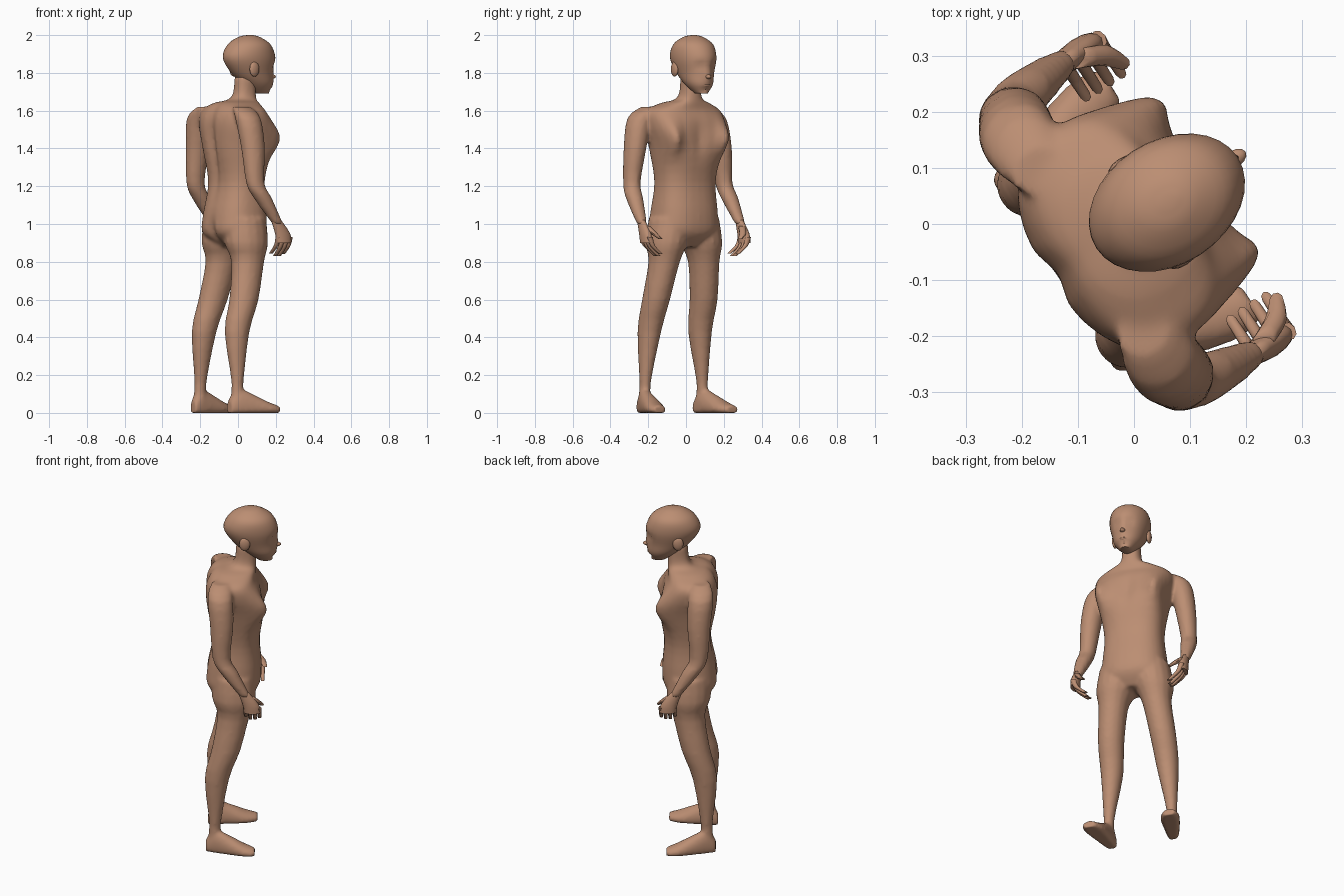
import bpy, bmesh
from math import sin, cos, pi, exp, radians, copysign
from mathutils import Vector

if "Cube" in bpy.data.objects:
    bpy.data.objects.remove(bpy.data.objects["Cube"], do_unlink=True)

FACING = radians(33)  # the figure is turned from +x towards +y

skin = bpy.data.materials.new("skin_tan")
skin.use_nodes = True
skin.diffuse_color = (.5, .27, .17, 1)
shader = skin.node_tree.nodes["Principled BSDF"]
shader.inputs["Base Color"].default_value = skin.diffuse_color


def finish(bm, name):
    """Turn a bmesh into a smooth, coloured, turned object."""
    bmesh.ops.recalc_face_normals(bm, faces=bm.faces[:])
    mesh = bpy.data.meshes.new(name)
    bm.to_mesh(mesh)
    bm.free()
    mesh.materials.append(skin)
    for poly in mesh.polygons:
        poly.use_smooth = True
    mesh.set_sharp_from_angle(angle=radians(60))
    obj = bpy.data.objects.new(name, mesh)
    obj.rotation_euler.z = FACING
    bpy.context.collection.objects.link(obj)
    return obj


def smooth_path(stations, steps):
    """Catmull-Rom interpolation through the stations."""
    points = [Vector(station) for station in stations]
    points = [points[0]] + points + [points[-1]]
    path = []
    for before, start, end, after in zip(points, points[1:], points[2:], points[3:]):
        leave = (end - before) / 2
        arrive = (after - start) / 2
        for i in range(steps):
            t = i / steps
            ease = t * t * (3 - 2 * t)
            path.append(start.lerp(end, ease)
                        + leave * t * (1 - t) ** 2 - arrive * t * t * (1 - t))
    return path + [points[-1]]


def rounded(value, power):
    """Squared-off sine or cosine for superellipse rings."""
    return copysign(abs(value) ** (2 / power), value)


def loft(bm, stations, sides=16, steps=3, power=2, lengthwise=False, shape=None):
    """Skin rings (x, y, z, radius_a, radius_b); rings lie flat or across x."""
    rings = []
    for x, y, z, radius_a, radius_b in smooth_path(stations, steps):
        ring = []
        for i in range(sides):
            angle = 2 * pi * i / sides
            across = rounded(cos(angle), power)
            along = rounded(sin(angle), power)
            if lengthwise:
                co = Vector((x, y + across * radius_a, max(0, z + along * radius_b)))
            else:
                co = Vector((x + across * radius_a, y + along * radius_b, z))
            if shape:
                co.x += shape(across, abs(co.y), co.z)
            ring.append(bm.verts.new(co))
        rings.append(ring)
    for low, high in zip(rings, rings[1:]):
        for i in range(sides):
            bm.faces.new((low[i - 1], low[i], high[i], high[i - 1]))
    bm.faces.new(rings[0])
    bm.faces.new(rings[-1])


def core(bm, rows, **options):
    """Central body part from rows of (z, back, front, half_width)."""
    stations = [((back + front) / 2, 0, z, (front - back) / 2, half)
                for z, back, front, half in rows]
    loft(bm, stations, sides=32, steps=4, **options)


def limb(bm, side, stations, flat=.9, **options):
    """Limb on one side from stations of (x, y, z, radius)."""
    loft(bm, [(x, y * side, z, radius, radius * flat) for x, y, z, radius in stations],
         **options)


def blob(name, centre, radii):
    """Small ellipsoid for a facial feature."""
    bm = bmesh.new()
    bmesh.ops.create_uvsphere(bm, u_segments=12, v_segments=8, radius=1)
    bmesh.ops.scale(bm, vec=radii, verts=bm.verts)
    bmesh.ops.translate(bm, vec=centre, verts=bm.verts)
    finish(bm, name)


def bell(value, centre, width):
    return exp(-((value - centre) / width) ** 2)


def torso_shape(facing, side, height):
    """Chest muscles and breastbone in front, spine and seat cleft behind."""
    if facing > 0:
        chest = bell(height, 1.45, .09)
        muscle = .07 * bell(side, .17, .05) * min(1, facing * 2)
        return chest * (muscle - .02 * bell(side, 0, .05))
    groove = bell(height, 1.4, .2) + bell(height, .95, .07)
    return groove * bell(side, 0, .03) * -facing / 35


def face_shape(facing, side, height):
    """Eye sockets, nose bridge and the dip under the lips."""
    if facing < .3:
        return 0
    socket = bell(height, 1.84, .02) * bell(side, .04, .02)
    dip = bell(height, 1.71, .01) * bell(side, 0, .03)
    bridge = bell(height, 1.79, .03) * bell(side, 0, .02)
    return (bridge - socket - dip) / 80


# Torso running up into the neck
body = bmesh.new()
core(body, [
    (.88, -.09, .06, .08), (.95, -.17, .12, .18), (1.05, -.17, .13, .18),
    (1.22, -.14, .12, .165), (1.4, -.17, .15, .19), (1.53, -.18, .13, .22),
    (1.6, -.16, .1, .21), (1.64, -.12, .1, .13), (1.67, -.03, .1, .06),
    (1.78, -.01, .1, .05),
], power=2.4, shape=torso_shape)

# Head with nose and lips
head = bmesh.new()
core(head, [
    (1.69, .11, .19, .03), (1.74, .04, .21, .07), (1.8, -.03, .21, .09),
    (1.88, -.08, .22, .11), (1.95, -.05, .19, .1), (1.99, .01, .13, .05),
    (2, .06, .09, .01),
], shape=face_shape)
finish(head, "head")
blob("nose", (.214, 0, 1.78), (.023, .015, .012))
blob("lips", (.2, 0, 1.735), (.012, .022, .008))

for label, side in (("left_", 1), ("right_", -1)):
    # Ear and eye
    blob(label + "ear", (.04, .098 * side, 1.82), (.03, .014, .04))
    blob(label + "eye", (.178, .04 * side, 1.84), (.015, .016, .01))

    # Arm from shoulder to wrist
    limb(body, side, [
        (-.09, .17, 1.62, .05), (-.09, .235, 1.56, .07), (-.08, .27, 1.4, .065),
        (-.08, .29, 1.22, .05), (-.04, .3, 1.14, .05), (.05, .31, 1, .03)])

    # Leg from hip to ankle
    limb(body, side, [
        (-.02, .09, 1.03, .12), (-.02, .11, .9, .12), (-.02, .125, .8, .09),
        (-.06, .15, .6, .08), (-.11, .16, .43, .068), (-.12, .18, .16, .033),
        (-.125, .18, .06, .04)])

    # Foot from rows of (x, half_width, height), toes turned slightly out
    foot = [(-.17, .03, .07), (-.12, .04, .13), (-.04, .05, .1), (.04, .055, .06),
            (.1, .04, .04)]
    loft(body, [(x, (.21 + x / 5) * side, height / 3, half, height * 2 / 3)
                for x, half, height in foot], lengthwise=True)

    # Hand with the palm turned towards the thigh
    hand = bmesh.new()
    limb(hand, side, [
        (.04, .31, 1.02, .03), (.08, .31, .95, .045), (.09, .31, .9, .045)], flat=.55)
    for i, reach in enumerate((.085, .1, .1, .09)):
        x = .052 + i / 40
        curl = [(x, .31 - .07 * t * t, .93 - reach * t, .013 - t / 300) for t in (0, .5, 1)]
        limb(hand, side, curl, flat=1.3, sides=8)
    limb(hand, side, [
        (.08, .3, .99, .02), (.12, .28, .95, .02), (.14, .25, .92, .012)], sides=8)
    finish(hand, label + "hand")

# Fuse torso, arms, legs and feet into one soft skin
figure = finish(body, "body")
fuse = figure.modifiers.new("fuse", "REMESH")
fuse.mode = "VOXEL"
fuse.voxel_size = .01
fuse.use_smooth_shade = True
soften = figure.modifiers.new("soften", "SMOOTH")
soften.factor = .5
soften.iterations = 8
